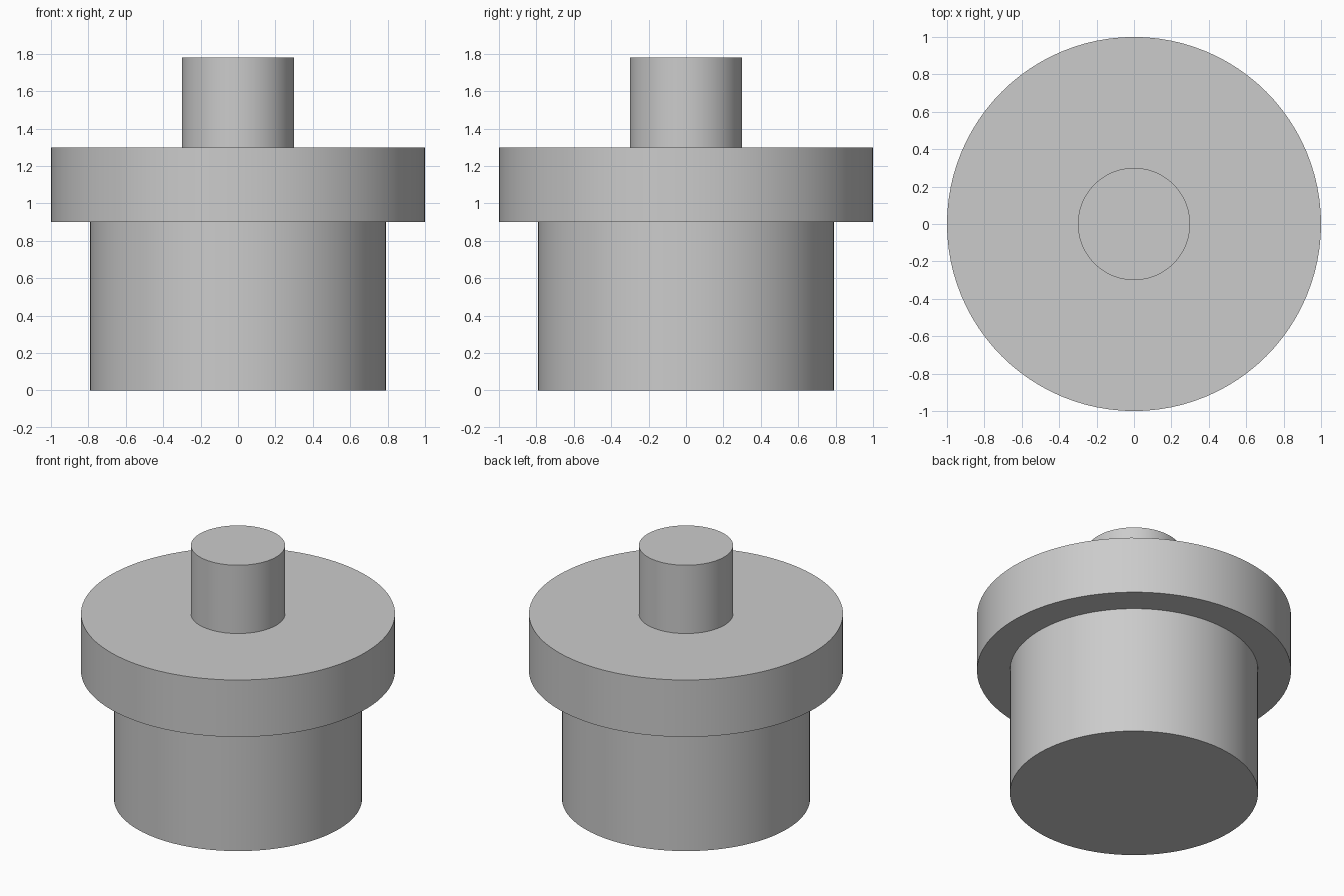
import bpy
import math

if "Cube" in bpy.data.objects:
    bpy.data.objects.remove(bpy.data.objects["Cube"])

grey = bpy.data.materials.new("plain grey")
grey.diffuse_color = (0.6, 0.6, 0.6, 1.0)
grey.use_nodes = True
grey.node_tree.nodes["Principled BSDF"].inputs["Base Color"].default_value = grey.diffuse_color


def disc(name, radius, bottom, top):
    """Upright cylinder between two heights, smooth sides and sharp rims."""
    bpy.ops.mesh.primitive_cylinder_add(
        vertices=96, radius=radius, depth=top - bottom,
        location=(0, 0, (bottom + top) / 2))
    obj = bpy.context.object
    obj.name = name
    obj.data.materials.append(grey)
    bpy.ops.object.shade_smooth_by_angle(angle=math.radians(30))
    return obj


# Wide body, overhanging flange and the central pin on top
disc("body", 0.79, 0.0, 0.9)
disc("flange", 1.0, 0.9, 1.3)
disc("pin", 0.3, 1.3, 1.78)
